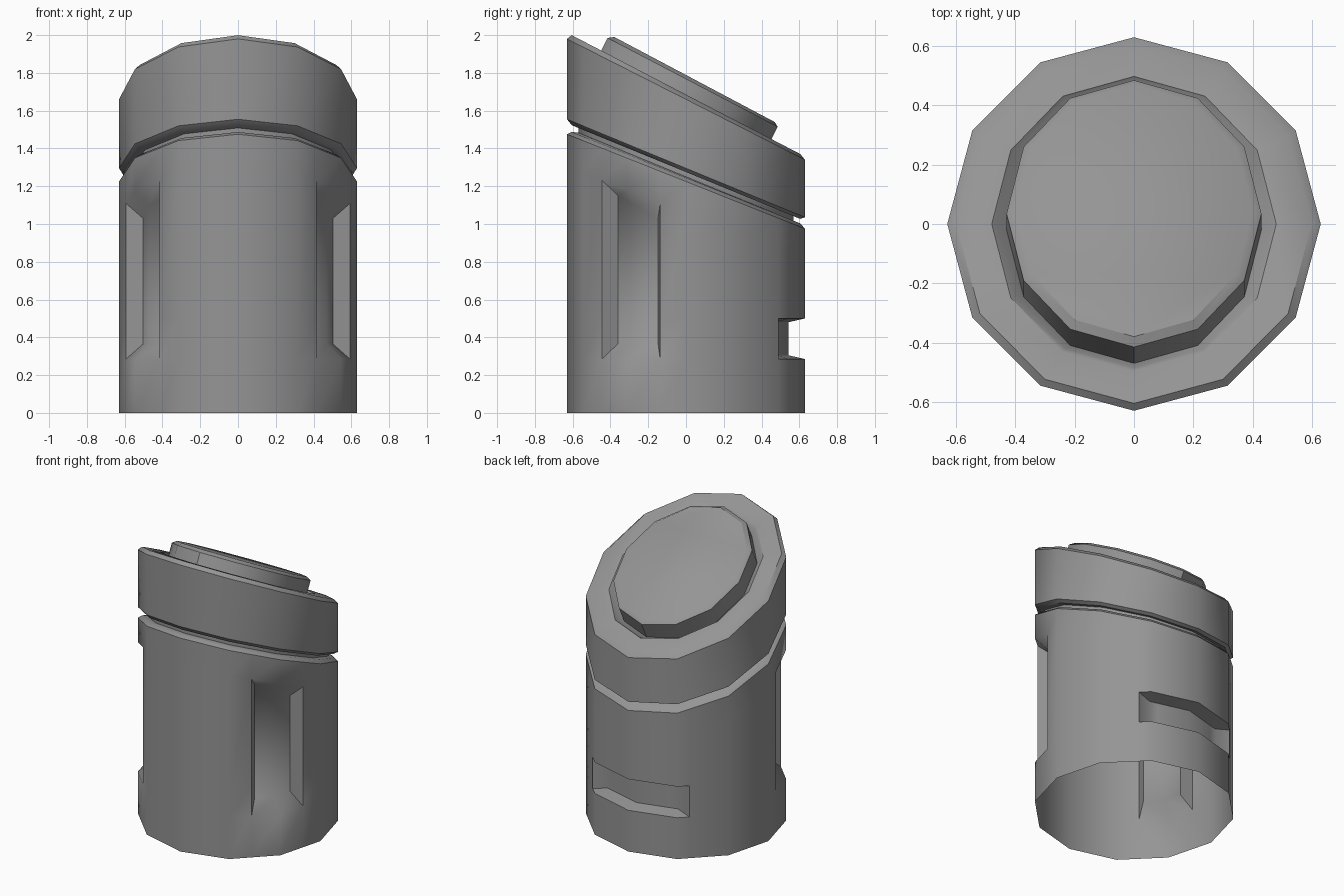
import bpy, bmesh, math
from math import radians

cube = bpy.data.objects.get("Cube")
if cube:
    bpy.data.objects.remove(cube, do_unlink=True)

SIDES = 12
RADIUS = 0.63

# Single dull grey
grey = bpy.data.materials.new("dull_grey")
grey.use_nodes = True
colour = (0.3, 0.3, 0.3, 1)
grey.diffuse_color = colour
grey.node_tree.nodes["Principled BSDF"].inputs["Base Color"].default_value = colour


def on_polygon(deg):
    """Unit twelve-sided outline, corners on the axes."""
    step = 360 / SIDES
    off = radians(deg % step - step / 2)
    r = math.cos(radians(step / 2)) / math.cos(off)
    return r * math.cos(radians(deg)), r * math.sin(radians(deg))


def finish(bm, name, smooth_angle):
    mesh = bpy.data.meshes.new(name)
    bm.to_mesh(mesh)
    bm.free()
    mesh.materials.append(grey)
    ob = bpy.data.objects.new(name, mesh)
    bpy.context.collection.objects.link(ob)
    bpy.ops.object.select_all(action='DESELECT')
    ob.select_set(True)
    bpy.context.view_layer.objects.active = ob
    bpy.ops.object.shade_smooth_by_angle(angle=radians(smooth_angle))
    return ob


def loft(name, rings, cap=False):
    """Join slanted rings given as (x radius, y radius, centre y, centre z, slope)."""
    bm = bmesh.new()
    loops = []
    for rx, ry, cy, cz, slope in rings:
        loop = []
        for k in range(SIDES):
            px, py = on_polygon(k * 360 / SIDES)
            loop.append(bm.verts.new((rx * px, cy + ry * py, cz + slope * ry * py)))
        loops.append(loop)
    for low, high in zip(loops, loops[1:]):
        for k in range(SIDES):
            n = (k + 1) % SIDES
            bm.faces.new((low[k], low[n], high[n], high[k]))
    if cap:
        bm.faces.new(loops[-1])
    return finish(bm, name, 35)


# Body wall: columns around the outline, with recesses cut into it
BODY_TOP, BODY_SLOPE = 1.225, -0.397


def top_z(y):
    return BODY_TOP + BODY_SLOPE * y


# centre angle, half angle, bottom row, top row, inset below, inset above
recesses = [
    (330, 17, 1, 3, 0.08, 0.08),
    (210, 17, 1, 3, 0.08, 0.08),
    (90, 37, 1, 2, 0.02, 0.02),
]
angles = {k * 360 / SIDES for k in range(SIDES)}
for centre, half, *_ in recesses:
    angles |= {centre - half, centre + half}
angles = sorted(angles)
count = len(angles)

bm = bmesh.new()
grid = []
for a in angles:
    px, py = on_polygon(a)
    x, y = RADIUS * px, RADIUS * py
    heights = (0, 0.285, 0.5, top_z(y) - 0.17, top_z(y))
    grid.append([bm.verts.new((x, y, z)) for z in heights])


def in_recess(i, row):
    return any(c - h <= angles[i] < c + h and lo <= row < hi
               for c, h, lo, hi, *_ in recesses)


for i in range(count):
    n = (i + 1) % count
    for row in range(4):
        if not in_recess(i, row):
            bm.faces.new((grid[i][row], grid[n][row], grid[n][row + 1], grid[i][row + 1]))

# Recess walls and floors
for centre, half, lo, hi, below, above in recesses:
    cols = [i for i, a in enumerate(angles) if centre - half <= a <= centre + half]
    inner = []
    for i in cols:
        px, py = on_polygon(centre + (angles[i] - centre) * 0.8)
        x, y = 0.86 * RADIUS * px, 0.86 * RADIUS * py
        z_low = grid[i][lo].co.z + below
        z_high = grid[i][hi].co.z - above
        inner.append((bm.verts.new((x, y, z_low)), bm.verts.new((x, y, z_high))))
    for k in range(len(cols) - 1):
        a, b = grid[cols[k]], grid[cols[k + 1]]
        (al, ah), (bl, bh) = inner[k], inner[k + 1]
        bm.faces.new((a[lo], b[lo], bl, al))
        bm.faces.new((al, bl, bh, ah))
        bm.faces.new((ah, bh, b[hi], a[hi]))
    first, last = grid[cols[0]], grid[cols[-1]]
    bm.faces.new([inner[0][0], inner[0][1]] + first[lo:hi + 1][::-1])
    bm.faces.new([inner[-1][1], inner[-1][0]] + last[lo:hi + 1])
finish(bm, "body_wall", 55)

# Bevelled shoulder and narrow neck groove
loft("neck_groove", [
    (RADIUS, RADIUS, 0, BODY_TOP, BODY_SLOPE),
    (0.605, 0.605, 0, 1.245, -0.4),
    (0.57, 0.57, 0, 1.25, -0.41),
    (0.57, 0.57, 0, 1.275, -0.41),
    (0.605, 0.605, 0, 1.275, -0.41),
    (RADIUS, RADIUS, 0, 1.295, -0.412),
])

# Slanted head band, bevelled rim and pit around the cap
loft("head_band", [
    (RADIUS, RADIUS, 0, 1.295, -0.412),
    (RADIUS, RADIUS, 0, 1.66, -0.508),
    (0.6, 0.605, 0, 1.685, -0.52),
    (0.48, 0.498, 0, 1.685, -0.52),
    (0.465, 0.485, 0, 1.67, -0.52),
    (0.43, 0.45, -0.02, 1.64, -0.522),
])

# Raised tilted cap
loft("tilted_cap", [
    (0.43, 0.45, -0.02, 1.64, -0.522),
    (0.43, 0.45, 0.035, 1.75, -0.522),
    (0.4, 0.425, 0.045, 1.765, -0.53),
], cap=True)
